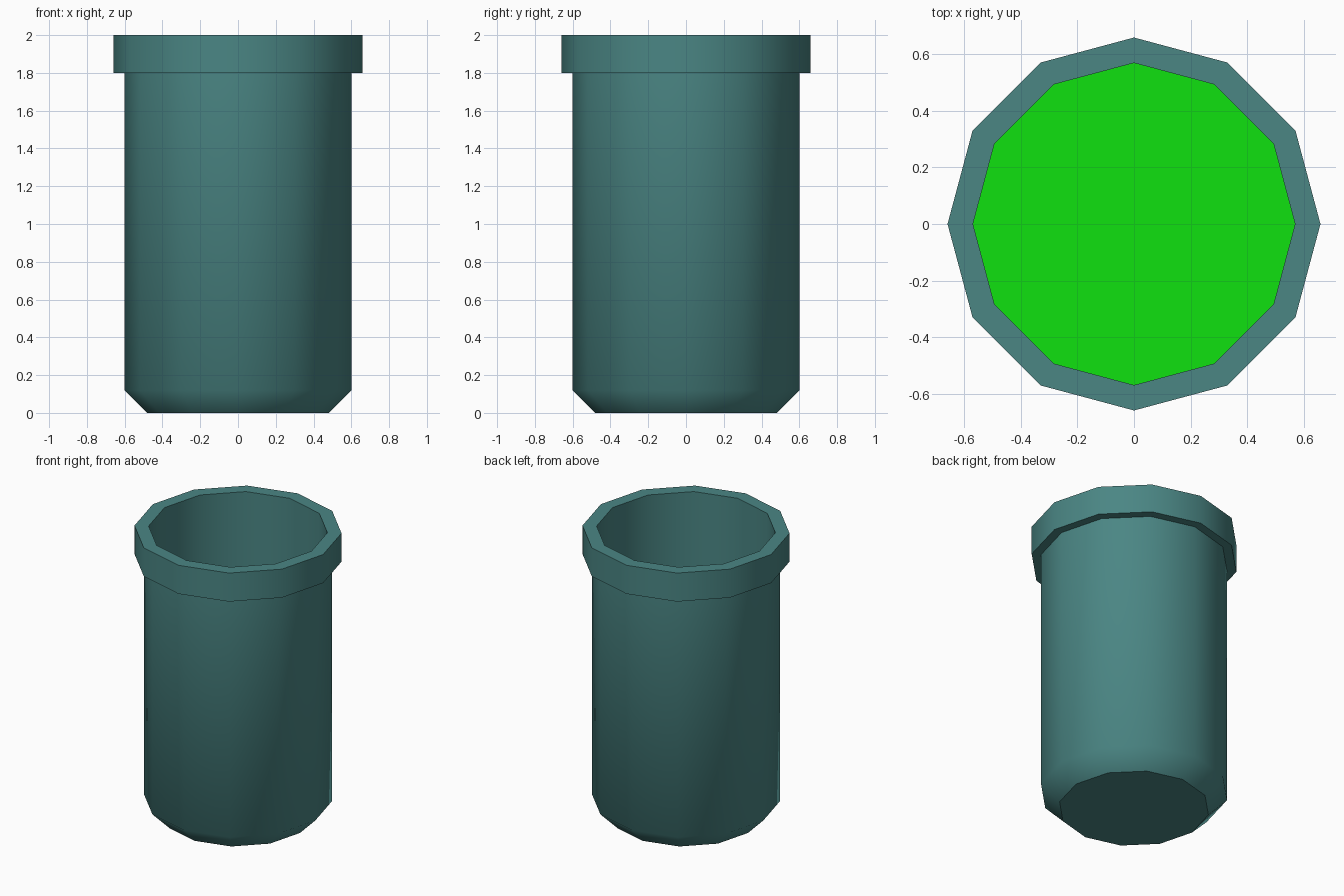
import bpy, bmesh, math

if "Cube" in bpy.data.objects:
    bpy.data.objects.remove(bpy.data.objects["Cube"])

SIDES = 12
LIQUID_Z = 1.0


def material(name, color):
    mat = bpy.data.materials.new(name)
    mat.diffuse_color = (*color, 1)
    mat.use_nodes = True
    mat.node_tree.nodes["Principled BSDF"].inputs["Base Color"].default_value = mat.diffuse_color
    return mat


def lathe(name, profile, mat, cap_start=False):
    """Revolve (radius, z) points around the z axis."""
    bm = bmesh.new()
    rings = []
    for r, z in profile:
        rings.append([bm.verts.new((r * math.cos(2 * math.pi * i / SIDES),
                                    r * math.sin(2 * math.pi * i / SIDES), z))
                      for i in range(SIDES)])
    for a, b in zip(rings, rings[1:]):
        for i in range(SIDES):
            j = (i + 1) % SIDES
            bm.faces.new((a[i], a[j], b[j], b[i]))
    if cap_start:
        bm.faces.new(rings[0][::-1])
    else:
        bm.faces.new(rings[-1])
    mesh = bpy.data.meshes.new(name)
    bm.to_mesh(mesh)
    bm.free()
    mesh.materials.append(mat)
    obj = bpy.data.objects.new(name, mesh)
    bpy.context.collection.objects.link(obj)
    return obj


teal = material("teal", (0.069, 0.238, 0.231))
green = material("green", (0.005, 0.75, 0.005))

# Container: chamfered base, straight wall, raised rim, hollow inside
container = lathe("container", [
    (0.48, 0.0), (0.60, 0.12), (0.60, 1.80), (0.66, 1.80),
    (0.66, 2.0), (0.57, 2.0), (0.57, LIQUID_Z)], teal, cap_start=True)
bpy.context.view_layer.objects.active = container
container.select_set(True)
bpy.ops.object.shade_smooth_by_angle(angle=math.radians(45))

# Liquid surface closing the cavity
lathe("liquid", [(0.57, LIQUID_Z)], green)
